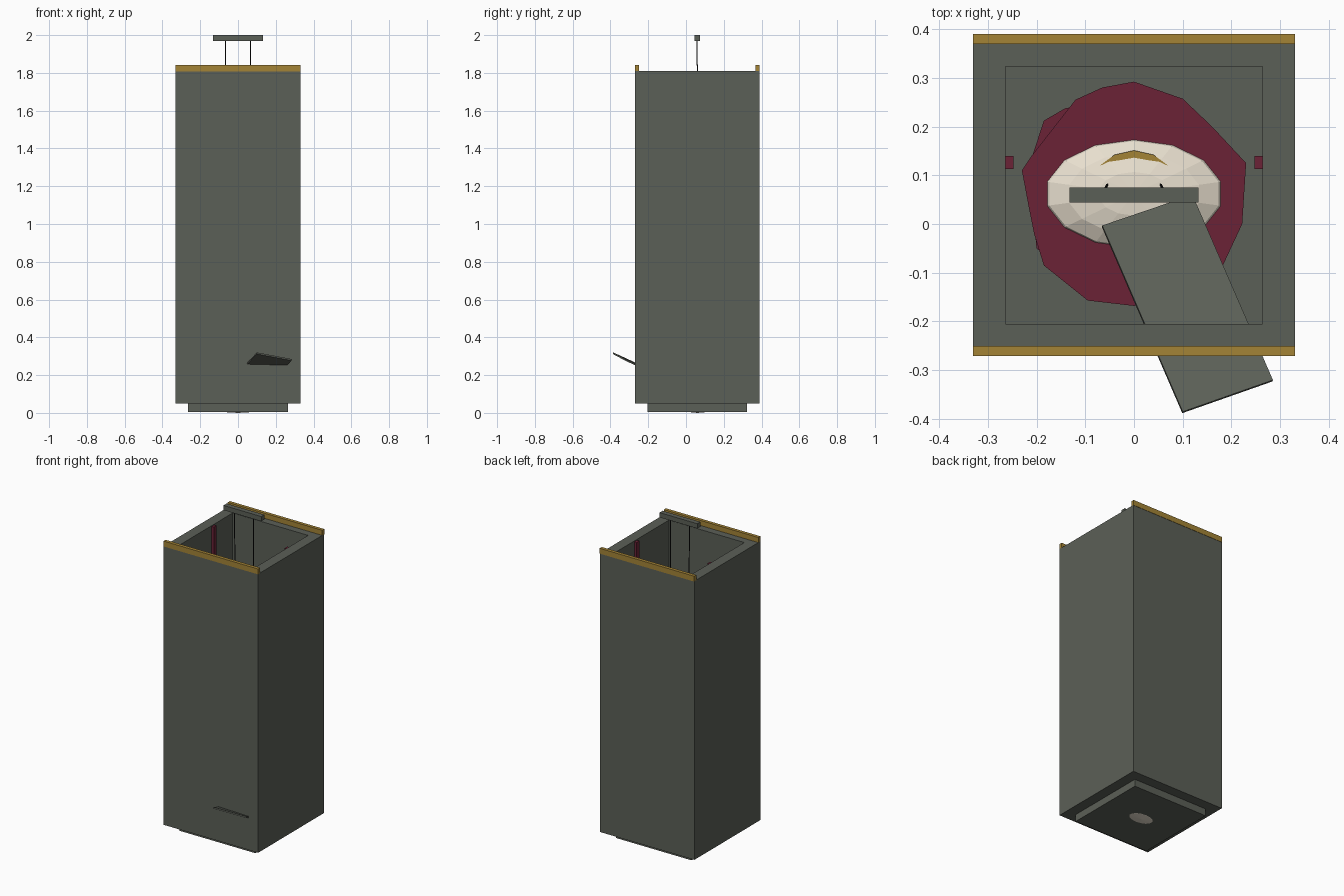
import bpy, bmesh, math
from mathutils import Vector, Matrix

if "Cube" in bpy.data.objects:
    bpy.data.objects.remove(bpy.data.objects["Cube"])


def mat(name, rgb):
    m = bpy.data.materials.new(name)
    m.diffuse_color = (*rgb, 1)
    m.use_nodes = True
    m.node_tree.nodes["Principled BSDF"].inputs["Base Color"].default_value = m.diffuse_color
    return m


STONE = mat("grey_stone", (0.105, 0.115, 0.095))
GOLD = mat("old_gold", (0.37, 0.23, 0.037))
CRIMSON = mat("crimson_cloth", (0.145, 0.016, 0.037))
CREAM = mat("cream_porcelain", (0.82, 0.75, 0.63))
DARK = mat("dark_string", (0.012, 0.012, 0.012))


def finish(name, bm, material):
    bmesh.ops.recalc_face_normals(bm, faces=bm.faces)
    me = bpy.data.meshes.new(name)
    bm.to_mesh(me)
    bm.free()
    me.materials.append(material)
    ob = bpy.data.objects.new(name, me)
    bpy.context.collection.objects.link(ob)
    return ob


def box(name, lo, hi, material):
    bm = bmesh.new()
    lo, hi = Vector(lo), Vector(hi)
    bmesh.ops.create_cube(bm, size=1, matrix=Matrix.Translation((lo + hi) / 2)
                          @ Matrix.Diagonal((*(hi - lo), 1)))
    return finish(name, bm, material)


def plate(name, points, offset, material):
    """Flat polygon given thickness along an offset vector."""
    bm = bmesh.new()
    face = bm.faces.new([bm.verts.new(p) for p in points])
    new = bmesh.ops.extrude_face_region(bm, geom=[face], use_keep_orig=True)["geom"]
    bmesh.ops.translate(bm, vec=offset,
                        verts=[v for v in new if isinstance(v, bmesh.types.BMVert)])
    return finish(name, bm, material)


def string(name, a, b, radius, material):
    a, b = Vector(a), Vector(b)
    rot = (b - a).to_track_quat('Z', 'Y').to_matrix().to_4x4()
    bm = bmesh.new()
    bmesh.ops.create_cone(bm, cap_ends=True, segments=6, radius1=radius, radius2=radius,
                          depth=(b - a).length,
                          matrix=Matrix.Translation((a + b) / 2) @ rot)
    return finish(name, bm, material)


# Open-topped shaft: outer and inner wall rings bridged together
def rect(x, y0, y1):
    return [(-x, y0), (x, y0), (x, y1), (-x, y1)]


bm = bmesh.new()
rings = [[bm.verts.new((x, y, z)) for x, y in r] for r, z in (
    (rect(0.33, -0.27, 0.388), 0.05), (rect(0.33, -0.27, 0.388), 1.81),
    (rect(0.264, -0.205, 0.323), 1.81), (rect(0.264, -0.205, 0.323), 0.05))]
for k in range(4):
    a, b = rings[k], rings[(k + 1) % 4]
    for i in range(4):
        j = (i + 1) % 4
        bm.faces.new((a[i], a[j], b[j], b[i]))
finish("shaft_walls", bm, STONE)

# Plinth, which is also the floor
box("plinth_floor", (-0.264, -0.205, 0.005), (0.264, 0.323, 0.052), STONE)

# Gold trim on the front and back rims
box("front_rim_trim", (-0.33, -0.271, 1.808), (0.33, -0.25, 1.842), GOLD)
box("back_rim_trim", (-0.33, 0.369, 1.808), (0.33, 0.39, 1.842), GOLD)

# Crimson strips down the side walls
for side, s in (("left", -1), ("right", 1)):
    xs = sorted((s * 0.247, s * 0.265))
    box(side + "_wall_strip", (xs[0], 0.113, 0.052), (xs[1], 0.139, 1.805), CRIMSON)

# Crumpled cloth on the floor, two layers
outline = [(-0.21, 0.14), (-0.12, 0.255), (-0.065, 0.28), (0, 0.292), (0.1, 0.257),
           (0.16, 0.2), (0.23, 0.125), (0.222, 0), (0.18, -0.09), (0.1, -0.15),
           (0, -0.168), (-0.095, -0.157), (-0.185, -0.085), (-0.205, -0.02),
           (-0.215, 0.03), (-0.23, 0.11)]
plate("cloth_top_layer", [(x, y, 0.06) for x, y in outline], (0, 0, 0.01), CRIMSON)
under = [(-0.215, 0.12), (-0.185, 0.212), (-0.14, 0.238), (0, 0.25), (0.15, 0.19),
         (0.215, 0.02), (0.1, -0.13), (-0.09, -0.14), (-0.2, -0.05)]
plate("cloth_under_layer", [(x, y, 0.05) for x, y in under], (0, 0, 0.012), CRIMSON)

# Fallen faceted head
bm = bmesh.new()
bmesh.ops.create_uvsphere(bm, u_segments=14, v_segments=8, radius=1,
                          matrix=Matrix.Translation((0, 0.062, 0.055))
                          @ Matrix.Diagonal((0.193, 0.117, 0.055, 1)))
finish("fallen_head", bm, CREAM)

# Gold crescent on the head
crescent = [(-0.07, 0.12), (-0.04, 0.142), (0, 0.151), (0.04, 0.142), (0.07, 0.12),
            (0.04, 0.129), (0, 0.136), (-0.04, 0.129)]
plate("head_crescent", [(x, y, 0.088) for x, y in crescent], (0, 0, 0.009), GOLD)

# Control bar and its two strings
box("control_bar", (-0.132, 0.044, 1.97), (0.132, 0.075, 2.0), STONE)
for side, s in (("left", -1), ("right", 1)):
    string(side + "_string", (s * 0.055, 0.08, 0.1), (s * 0.066, 0.058, 1.975), 0.003, DARK)

# Loose board, tilted and passing through the front wall
plate("tilted_board", [(0.1, -0.385, 0.32), (0.285, -0.32, 0.285),
                       (0.12, 0.06, 0.11), (-0.065, -0.003, 0.145)],
      (-0.001, -0.003, -0.008), STONE)
